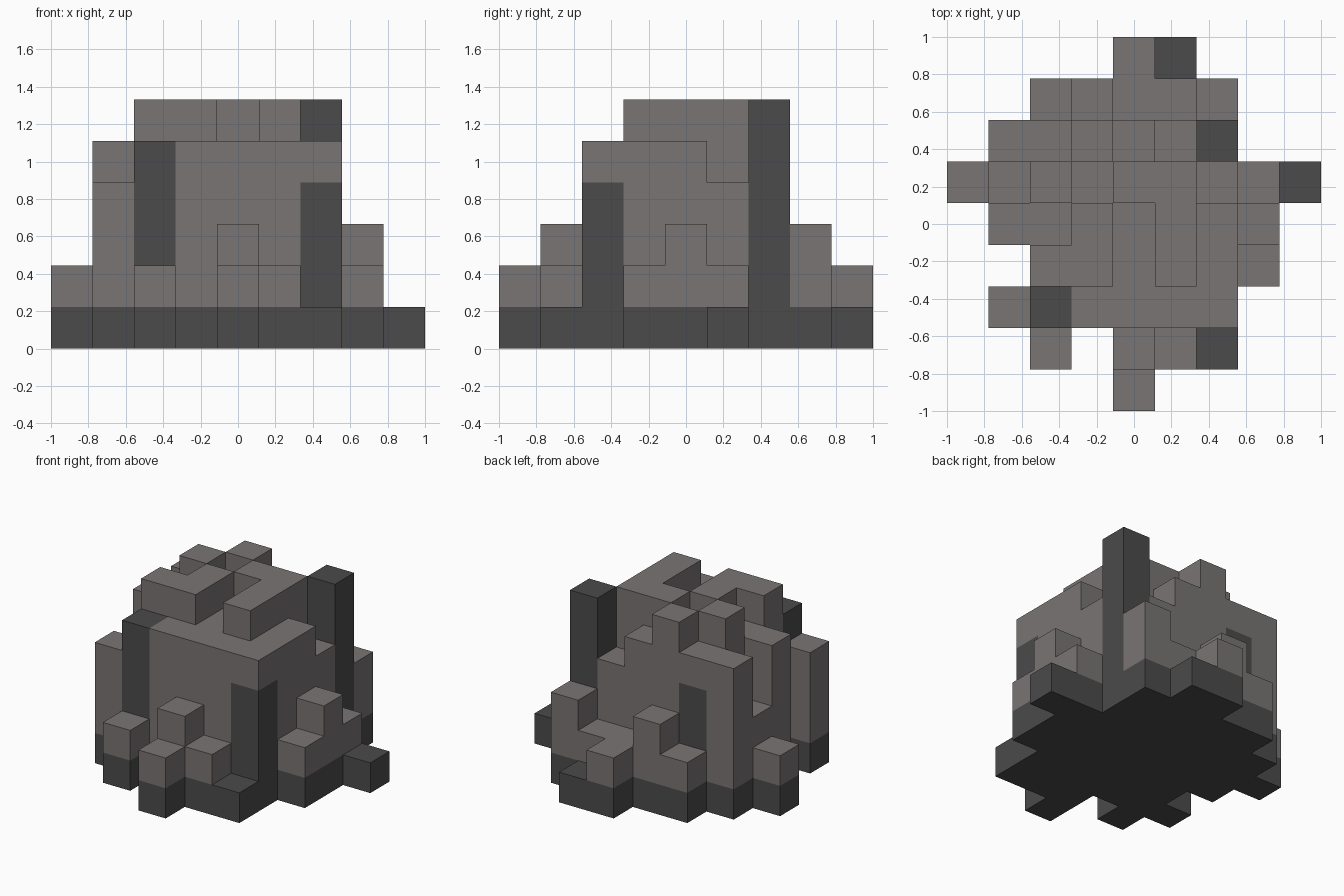
import bpy
import bmesh
from mathutils import Vector

cube = bpy.data.objects.get("Cube")
if cube:
    bpy.data.objects.remove(cube, do_unlink=True)

CELL = 2 / 9

# Block heights per ground cell: first row is the back, left to right is -x to +x
HEIGHT_ROWS = [
    "....21...",
    "..23223..",
    ".556546..",
    "236566421",
    ".5565653.",
    "..665652.",
    ".455555..",
    "..2.321..",
    "....2....",
]

# Dark corner pillars: ground cell -> top of the dark part
PILLARS = {(2, 2): 5, (6, 2): 4, (2, 6): 4, (6, 6): 6}

heights = {}
for row, text in enumerate(HEIGHT_ROWS):
    for i, char in enumerate(text):
        if char != ".":
            heights[i, len(HEIGHT_ROWS) - 1 - row] = int(char)

blocks = {(i, j, k) for (i, j), h in heights.items() for k in range(h)}


def make_material(name, color):
    mat = bpy.data.materials.new(name)
    mat.use_nodes = True
    mat.diffuse_color = color
    mat.node_tree.nodes["Principled BSDF"].inputs["Base Color"].default_value = color
    return mat


def part_of(block):
    i, j, k = block
    if k == 0:
        return "base_layer"
    if k < PILLARS.get((i, j), 0):
        return "corner_pillars"
    return "stone_body"


def add_face(bm, block, axis, sign):
    """Add the square on one side of a block, wound to face outward."""
    normal, u, v = Vector(), Vector(), Vector()
    normal[axis] = sign
    u[(axis + 1) % 3] = 1
    v = normal.cross(u)
    center = Vector(block) + Vector((.5, .5, .5)) + normal / 2
    corners = [center + (u * a + v * b) / 2
               for a, b in ((-1, -1), (1, -1), (1, 1), (-1, 1))]
    bm.faces.new([bm.verts.new((c - Vector((4.5, 4.5, 0))) * CELL) for c in corners])


def build_part(name, material):
    """Skin the exposed sides of every block belonging to a part."""
    bm = bmesh.new()
    for block in sorted(blocks):
        if part_of(block) != name:
            continue
        for axis in range(3):
            for sign in (-1, 1):
                neighbour = list(block)
                neighbour[axis] += sign
                if tuple(neighbour) not in blocks:
                    add_face(bm, block, axis, sign)
    bmesh.ops.remove_doubles(bm, verts=bm.verts, dist=CELL / 100)
    mesh = bpy.data.meshes.new(name)
    bm.to_mesh(mesh)
    bm.free()
    mesh.materials.append(material)
    bpy.context.collection.objects.link(bpy.data.objects.new(name, mesh))


light_stone = make_material("warm grey stone", (.19, .178, .172, 1))
dark_stone = make_material("dark grey stone", (.07, .07, .07, 1))

build_part("base_layer", dark_stone)
build_part("corner_pillars", dark_stone)
build_part("stone_body", light_stone)
